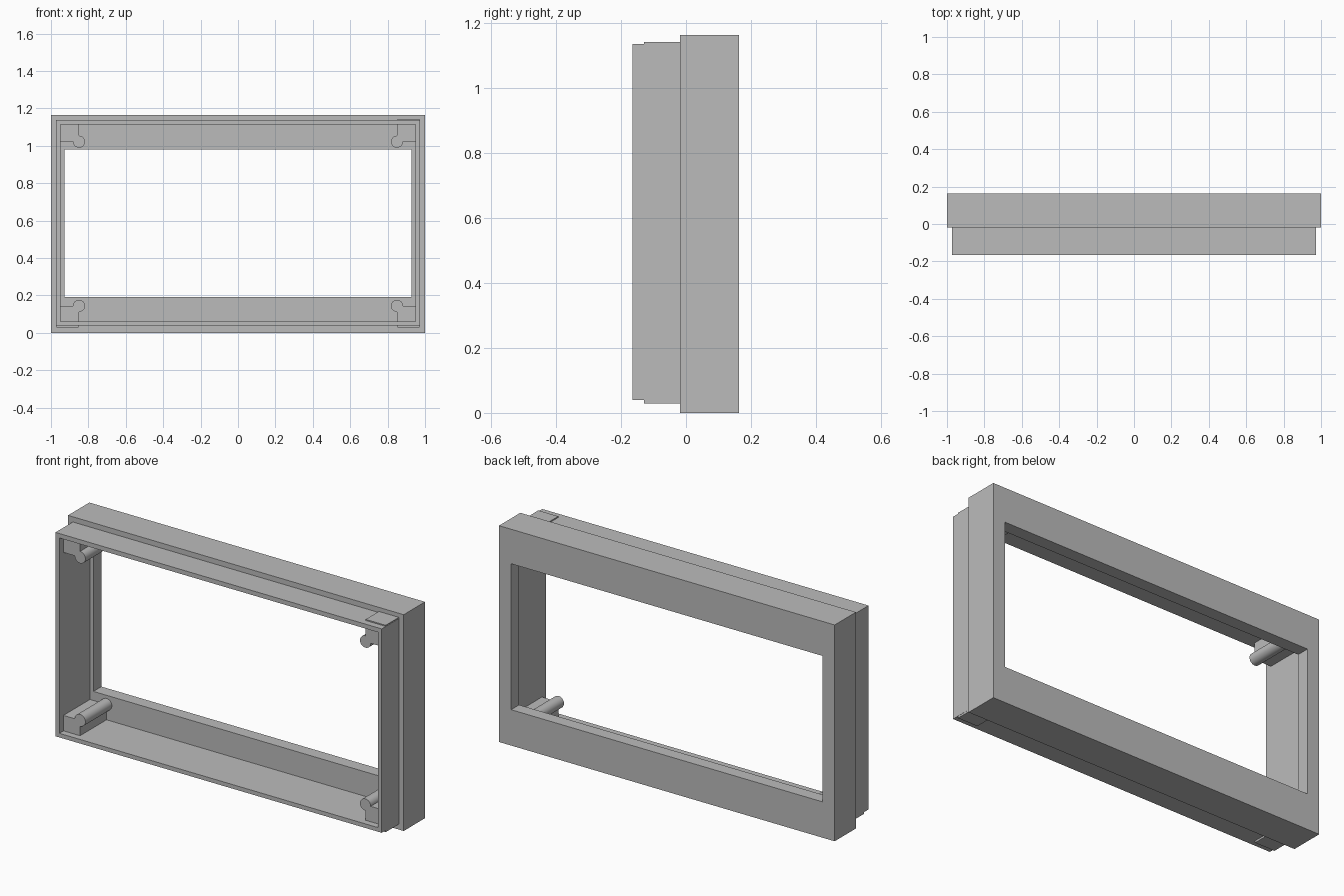
import bpy, bmesh, math

cube = bpy.data.objects.get("Cube")
if cube:
    bpy.data.objects.remove(cube, do_unlink=True)

grey = bpy.data.materials.new("plain_grey")
grey.use_nodes = True
colour = (0.5, 0.5, 0.5, 1)
grey.diffuse_color = colour
grey.node_tree.nodes["Principled BSDF"].inputs["Base Color"].default_value = colour


def finish(bm, name):
    bmesh.ops.recalc_face_normals(bm, faces=bm.faces)
    mesh = bpy.data.meshes.new(name)
    bm.to_mesh(mesh)
    bm.free()
    mesh.materials.append(grey)
    obj = bpy.data.objects.new(name, mesh)
    bpy.context.collection.objects.link(obj)
    return obj


def extrude(name, outline, y0, y1):
    """Extrude an x-z outline along y."""
    bm = bmesh.new()
    face = bm.faces.new([bm.verts.new((x, y0, z)) for x, z in outline])
    out = bmesh.ops.extrude_face_region(bm, geom=[face])
    verts = [v for v in out["geom"] if isinstance(v, bmesh.types.BMVert)]
    bmesh.ops.translate(bm, verts=verts, vec=(0, y1 - y0, 0))
    return finish(bm, name)


def frame(name, rings):
    """Join rectangular rings (half width, bottom, top, y) into a closed frame."""
    bm = bmesh.new()
    loops = [[bm.verts.new((x, y, z)) for x, z in
              ((-w, lo), (w, lo), (w, hi), (-w, hi))] for w, lo, hi, y in rings]
    for a, b in zip(loops, loops[1:] + loops[:1]):
        for i in range(4):
            j = (i + 1) % 4
            bm.faces.new((a[i], a[j], b[j], b[i]))
    return finish(bm, name)


FRONT, STEP, PANEL, BACK = -0.165, -0.018, 0.095, 0.163
POST_FRONT = -0.13
HEIGHT = 1.165

# Housing: stepped shell with a windowed back panel
outer = (1.0, 0, HEIGHT)
lip = (0.972, 0.039, 1.137)
inner = (0.949, 0.061, 1.113)
window = (0.928, 0.193, 0.979)
frame("housing", [(*outer, BACK), (*outer, STEP), (*lip, STEP), (*lip, FRONT),
                  (*inner, FRONT), (*inner, PANEL), (*window, PANEL), (*window, BACK)])

# Corner posts: a round pin joined to a square corner block
R = 0.032
arc = [(R * math.cos(a), R * math.sin(a))
       for a in (-math.radians(270) * i / 24 for i in range(25))]
section = arc + [(0, 0.1), (0.11, 0.1), (0.11, 0)]
for sx, side in ((1, "left"), (-1, "right")):
    for cz, sz, level in ((0.144, -1, "lower"), (1.022, 1, "upper")):
        post = extrude(f"{level}_{side}_post",
                       [(sx * (0.85 + u), cz + sz * v) for u, v in section],
                       POST_FRONT, PANEL)
        bpy.ops.object.select_all(action="DESELECT")
        post.select_set(True)
        bpy.context.view_layer.objects.active = post
        bpy.ops.object.shade_smooth_by_angle(angle=math.radians(30))

# Raised catch pads on the lip
for sx, z0, z1, name in ((1, 1.12, 1.143, "upper_left_pad"),
                         (1, 0.029, 0.05, "lower_left_pad"),
                         (-1, 0.029, 0.05, "lower_right_pad")):
    a, b = sx * 0.852, sx * 0.971
    extrude(name, [(a, z0), (b, z0), (b, z1), (a, z1)], POST_FRONT, STEP)
